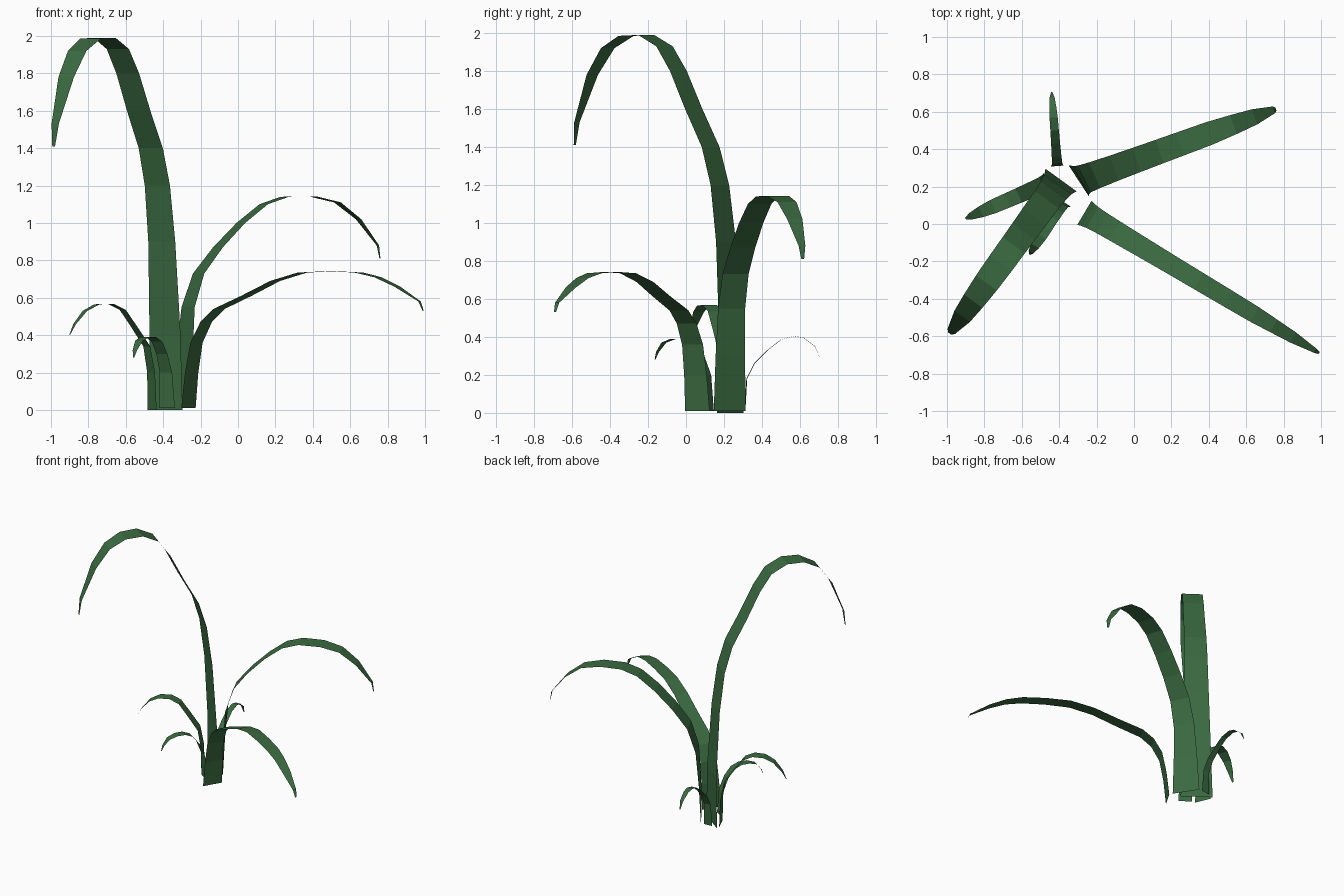
import bpy, math
from mathutils import Vector

green = bpy.data.materials.new("leaf_green")
green.diffuse_color = (0.043, 0.145, 0.052, 1)

# shared taper: fraction of length -> fraction of base width
TAPER = [(0, 1.0), (0.25, 0.8), (0.45, 0.7), (0.75, 0.62), (0.9, 0.4), (1, 0.08)]


def taper(t):
    for (a, wa), (b, wb) in zip(TAPER, TAPER[1:]):
        if t <= b:
            return wa + (wb - wa) * (t - a) / (b - a)
    return TAPER[-1][1]


def blade(name, base, tip, width, profile, twist=0):
    """Flat ribbon: profile is (distance outward, height) from base towards tip."""
    base, tip = Vector((*base, 0)), Vector((*tip, 0))
    out = (tip - base).normalized()
    heading = math.atan2(out.y, out.x)
    lengths = [0]
    for (a, b), (c, d) in zip(profile, profile[1:]):
        lengths.append(lengths[-1] + math.hypot(c - a, d - b))
    verts = []
    for (s, z), l in zip(profile, lengths):
        t = min(1, l / lengths[-1])
        ang = heading + math.radians(twist) * max(0, 1 - 2 * t)
        side = Vector((-math.sin(ang), math.cos(ang), 0)) * width * taper(t) / 2
        p = base + out * s + Vector((0, 0, z))
        verts += [p - side, p + side]
    faces = [(2 * i, 2 * i + 1, 2 * i + 3, 2 * i + 2) for i in range(len(profile) - 1)]
    mesh = bpy.data.meshes.new(name)
    mesh.from_pydata(verts, [], faces)
    mesh.materials.append(green)
    bpy.context.collection.objects.link(bpy.data.objects.new(name, mesh))


# three large leaves
blade("tall_leaf", (-0.39, 0.235), (-0.985, -0.585), 0.23,
      [(0, 0), (0, 0.4), (0.03, 0.9), (0.07, 1.2), (0.13, 1.4), (0.24, 1.6), (0.34, 1.8),
       (0.43, 1.93), (0.55, 1.99), (0.68, 1.985), (0.8, 1.92), (0.9, 1.78), (1.0, 1.53), (1.014, 1.41)])
blade("middle_leaf", (-0.295, 0.23), (0.76, 0.615), 0.2,
      [(0, 0.01), (0.01, 0.3), (0.03, 0.55), (0.09, 0.73), (0.2, 0.87), (0.33, 1.0), (0.46, 1.1),
       (0.58, 1.14), (0.74, 1.142), (0.88, 1.11), (1.0, 1.02), (1.11, 0.88), (1.122, 0.81)], twist=13)
blade("long_low_leaf", (-0.265, 0.06), (0.99, -0.69), 0.15,
      [(0, 0.01), (0.02, 0.2), (0.05, 0.36), (0.11, 0.47), (0.19, 0.54), (0.36, 0.61), (0.54, 0.69),
       (0.71, 0.735), (0.89, 0.742), (1.06, 0.735), (1.18, 0.71), (1.3, 0.66), (1.44, 0.58), (1.462, 0.53)])

# three small leaves
blade("small_left_leaf", (-0.46, 0.22), (-0.9, 0.03), 0.125,
      [(0, 0), (0.005, 0.2), (0.03, 0.34), (0.1, 0.44), (0.17, 0.535), (0.24, 0.568),
       (0.32, 0.565), (0.39, 0.53), (0.45, 0.46), (0.48, 0.4)])
blade("small_front_leaf", (-0.38, 0.12), (-0.56, -0.165), 0.1,
      [(0, 0.01), (0.01, 0.2), (0.05, 0.3), (0.1, 0.365), (0.16, 0.39), (0.22, 0.39),
       (0.28, 0.37), (0.32, 0.32), (0.335, 0.28)])
blade("small_back_leaf", (-0.41, 0.31), (-0.44, 0.705), 0.07,
      [(0, 0.01), (0.01, 0.18), (0.05, 0.26), (0.12, 0.33), (0.19, 0.385), (0.26, 0.405),
       (0.31, 0.395), (0.37, 0.35), (0.396, 0.29)])
